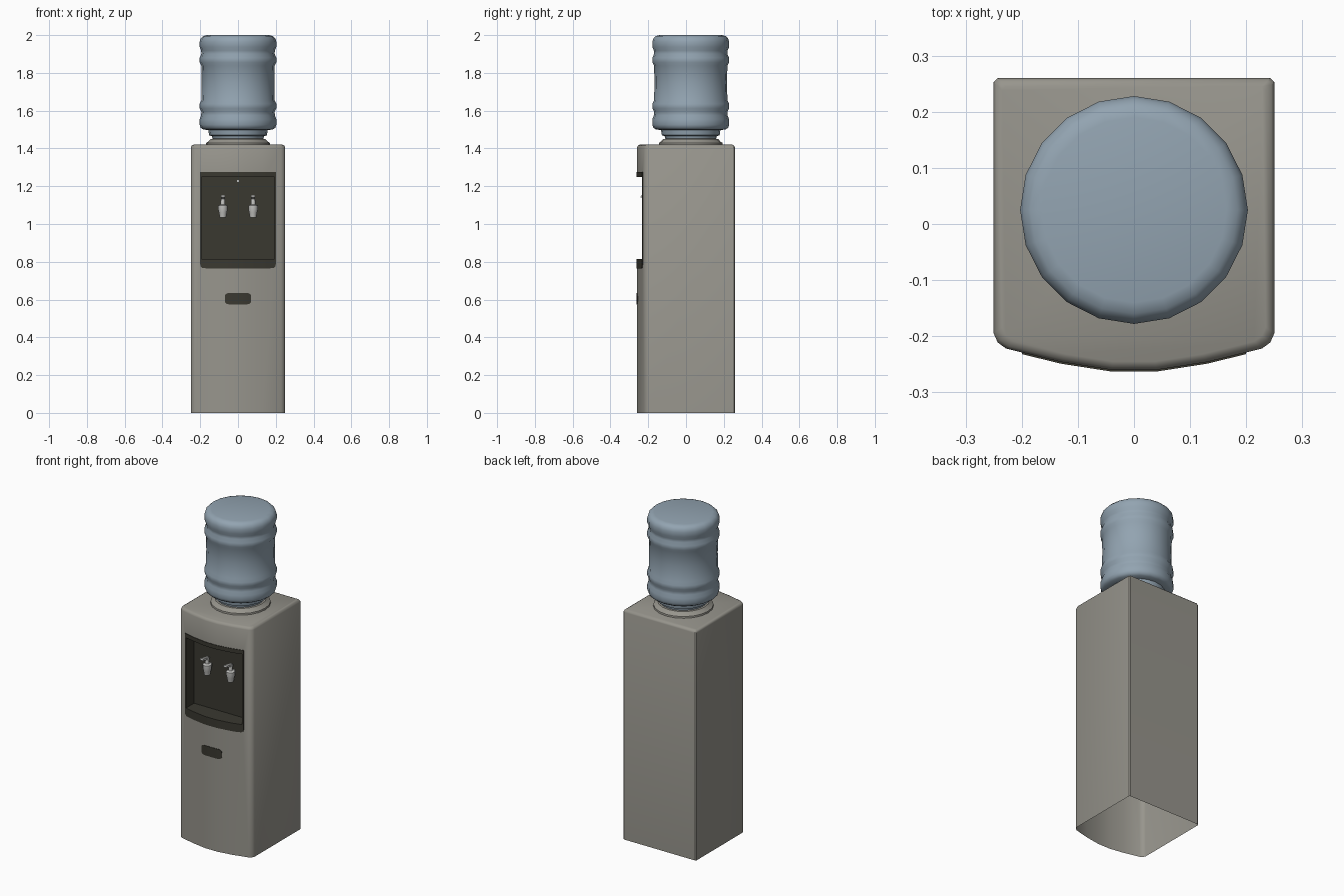
import bpy, bmesh, math
from mathutils import Matrix, Vector

if "Cube" in bpy.data.objects:
    bpy.data.objects.remove(bpy.data.objects["Cube"])


def material(name, rgb):
    m = bpy.data.materials.new(name)
    m.diffuse_color = (*rgb, 1)
    m.use_nodes = True
    m.node_tree.nodes["Principled BSDF"].inputs["Base Color"].default_value = m.diffuse_color
    return m


GREY = material("warm_grey", (0.31, 0.30, 0.265))
DARK = material("dark_olive", (0.042, 0.04, 0.03))
BLUE = material("bottle_blue", (0.29, 0.37, 0.44))
SILVER = material("tap_silver", (0.55, 0.55, 0.53))


def make(name, bm, mats, angle=40):
    bmesh.ops.recalc_face_normals(bm, faces=bm.faces)
    me = bpy.data.meshes.new(name)
    bm.to_mesh(me)
    bm.free()
    for m in mats:
        me.materials.append(m)
    ob = bpy.data.objects.new(name, me)
    bpy.context.collection.objects.link(ob)
    smooth(ob, angle)
    return ob


def smooth(ob, angle=40):
    bpy.ops.object.select_all(action='DESELECT')
    bpy.context.view_layer.objects.active = ob
    ob.select_set(True)
    bpy.ops.object.shade_smooth_by_angle(angle=math.radians(angle))


def loft(bm, rings):
    """Skin a list of closed rings and cap both ends."""
    vs = [[bm.verts.new(p) for p in r] for r in rings]
    n = len(vs[0])
    for a, b in zip(vs, vs[1:]):
        for i in range(n):
            j = (i + 1) % n
            bm.faces.new((a[i], a[j], b[j], b[i]))
    bm.faces.new(vs[0][::-1])
    bm.faces.new(vs[-1])


def lathe(name, profile, centre, mat, n=20, angle=40):
    bm = bmesh.new()
    loft(bm, [[(centre[0] + r * math.sin(2 * math.pi * i / n),
                centre[1] + r * math.cos(2 * math.pi * i / n), z)
               for i in range(n)] for r, z in profile])
    return make(name, bm, [mat], angle)


def box(name, lo, hi, mat, tilt=0):
    bm = bmesh.new()
    c = (Vector(lo) + Vector(hi)) / 2
    s = Vector(hi) - Vector(lo)
    bmesh.ops.create_cube(bm, size=1, matrix=Matrix.Translation(c)
                          @ Matrix.Rotation(tilt, 4, 'X') @ Matrix.Diagonal((*s, 1)))
    return make(name, bm, [mat])


# Bowed front of the cabinet, as half an outline
FRONT = [(0.0, -0.26), (0.04, -0.26), (0.13, -0.246), (0.228, -0.222)]
HALF = FRONT[1:] + [(0.243, -0.211), (0.25, -0.195), (0.25, 0.253), (0.243, 0.26)]


def front_y(x):
    x = abs(x)
    for (x0, y0), (x1, y1) in zip(FRONT, FRONT[1:]):
        if x <= x1:
            return y0 + (y1 - y0) * (x - x0) / (x1 - x0)
    return FRONT[-1][1]


def front_plate(name, xs, lo, hi, mat):
    """Thin plate following the bowed front, between heights lo(x) and hi(x)."""
    bm = bmesh.new()
    loft(bm, [[(x, front_y(x) - 0.003, lo(x)), (x, front_y(x) - 0.003, hi(x)),
               (x, front_y(x) + 0.004, hi(x)), (x, front_y(x) + 0.004, lo(x))] for x in xs])
    return make(name, bm, [mat])


# Cabinet shell with a softened top edge
BACK = -0.155
outline = HALF + [(-x, y) for x, y in reversed(HALF)]
bm = bmesh.new()
loft(bm, [[(x * (1 - d / 0.25), y * (1 - d / 0.26), z) for x, y in outline]
          for d, z in ((0, 0), (0, 1.404), (0.005, 1.415), (0.015, 1.42))])
cabinet = make("cabinet", bm, [GREY, DARK])

# Dispensing recess cut out of the front
cutter = box("recess_cutter", (-0.192, -0.35, 0.815), (0.192, BACK, 1.25), DARK)
cutter.hide_render = True
mod = cabinet.modifiers.new("recess", 'BOOLEAN')
mod.object = cutter
mod.operation = 'DIFFERENCE'
mod.solver = 'EXACT'
bpy.context.view_layer.objects.active = cabinet
bpy.ops.object.modifier_move_to_index(modifier="recess", index=0)
bpy.ops.object.modifier_apply(modifier="recess")
bpy.data.objects.remove(cutter)

# Open underside, dark recess walls
bm = bmesh.new()
bm.from_mesh(cabinet.data)
bmesh.ops.delete(bm, geom=[f for f in bm.faces if all(v.co.z < 0.001 for v in f.verts)],
                 context='FACES')
for f in bm.faces:
    inside = all(abs(v.co.x) < 0.193 and v.co.y < BACK + 0.001
                 and 0.814 < v.co.z < 1.251 for v in f.verts)
    f.material_index = 1 if inside else 0
bm.to_mesh(cabinet.data)
bm.free()
smooth(cabinet)

# Dark surround of the recess: drip tray front, top strip and side strips
inner = [-0.16, -0.13, -0.085, -0.04, 0, 0.04, 0.085, 0.13, 0.16]
wide = [-0.2, -0.197, -0.188] + inner + [0.188, 0.197, 0.2]


def tray_bottom(x):
    d = max(0, abs(x) - 0.18)
    return 0.765 + 0.02 - math.sqrt(max(0, 0.02 ** 2 - d * d))


front_plate("drip_tray_front", wide, tray_bottom, lambda x: 0.815, DARK)
front_plate("recess_top_strip", wide, lambda x: 1.25, lambda x: 1.275, DARK)
for side, a, b in (("left", -0.2, -0.192), ("right", 0.192, 0.2)):
    front_plate("recess_strip_" + side, [a, b], lambda x: 0.815, lambda x: 1.25, DARK)


# Door grip below the recess
def grip_half(x):
    d = max(0, abs(x) - 0.05)
    return 0.012 + math.sqrt(max(0, 0.018 ** 2 - d * d * 0.81))


grip_x = [-0.07, -0.067, -0.06, -0.05, -0.04, 0, 0.04, 0.05, 0.06, 0.067, 0.07]
front_plate("door_grip", grip_x, lambda x: 0.605 - grip_half(x),
            lambda x: 0.605 + grip_half(x), DARK)

# Two taps with push levers
for side, x in (("left", -0.08), ("right", 0.08)):
    y = -0.187
    lathe("tap_body_" + side, [(0.017, 1.035), (0.021, 1.06), (0.025, 1.075), (0.025, 1.098),
                               (0.012, 1.104), (0.011, 1.14), (0.008, 1.145)],
          (x, y), SILVER, 12)
    box("tap_stem_" + side, (x - 0.011, y, 1.075), (x + 0.011, BACK + 0.002, 1.097), SILVER)
    box("tap_lever_" + side, (x - 0.011, y - 0.053, 1.135), (x + 0.011, y + 0.01, 1.146),
        SILVER, math.radians(-12))

# Small indicator lamp
box("indicator", (-0.006, BACK - 0.004, 1.222), (0.006, BACK + 0.001, 1.232), SILVER)

# Collar on the cabinet top and the water bottle
C = (0, 0.025)
lathe("collar", [(0.17, 1.415), (0.168, 1.43), (0.158, 1.436), (0.145, 1.45), (0.12, 1.453)],
      C, GREY, 20, 30)
lathe("bottle", [
    (0.115, 1.445), (0.135, 1.452), (0.138, 1.465), (0.153, 1.47), (0.157, 1.497),
    (0.185, 1.501), (0.198, 1.51), (0.203, 1.525), (0.203, 1.555), (0.195, 1.575),
    (0.194, 1.595), (0.203, 1.612), (0.203, 1.636), (0.194, 1.655), (0.192, 1.75),
    (0.194, 1.838), (0.203, 1.855), (0.203, 1.88), (0.194, 1.9), (0.195, 1.918),
    (0.203, 1.937), (0.203, 1.965), (0.198, 1.982), (0.185, 1.995), (0.165, 2.0)],
    C, BLUE, 20, 50)
